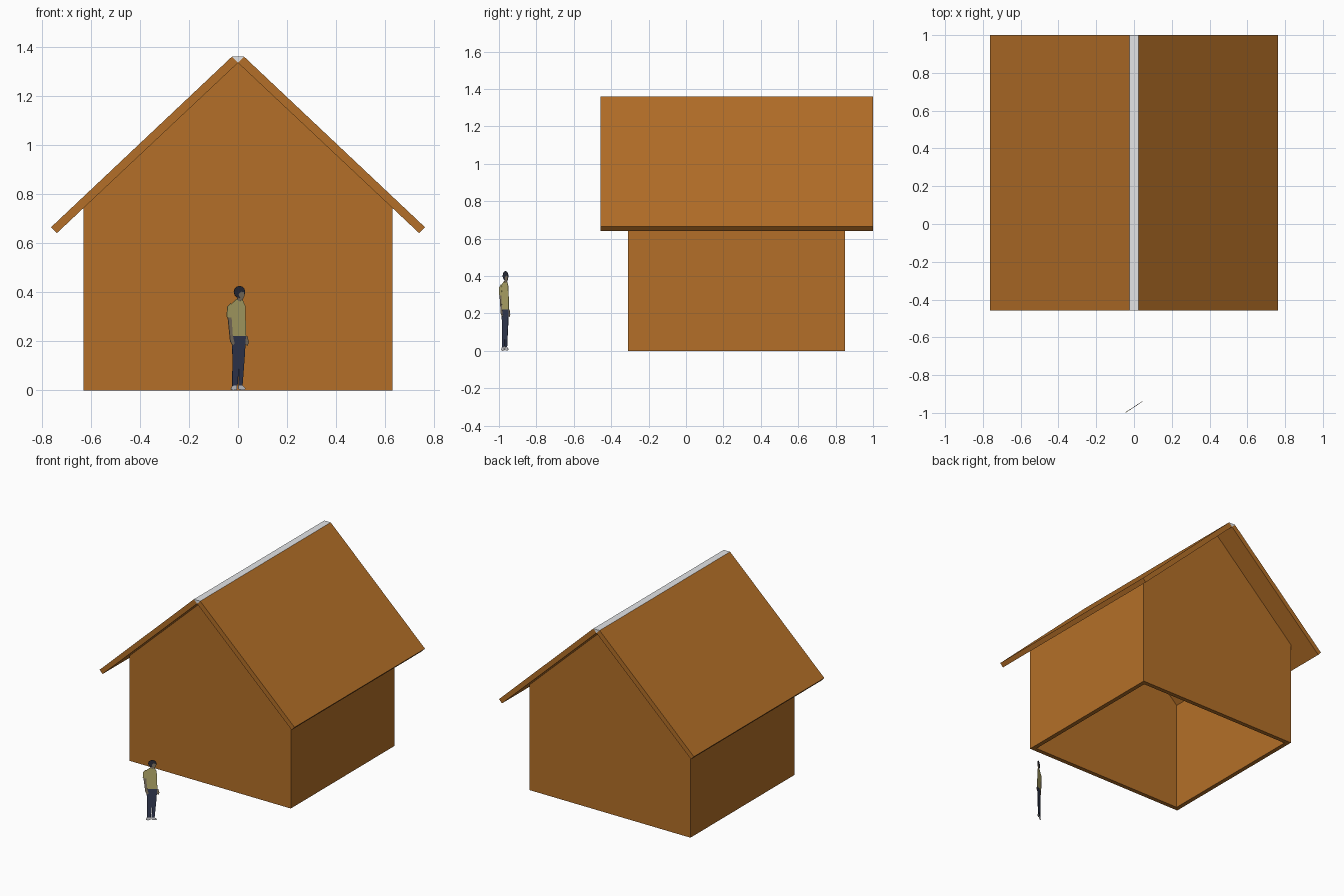
import bpy, bmesh, math
from mathutils import Vector

if "Cube" in bpy.data.objects:
    bpy.data.objects.remove(bpy.data.objects["Cube"])


def material(name, rgb):
    m = bpy.data.materials.new(name)
    m.diffuse_color = (*rgb, 1)
    m.use_nodes = True
    m.node_tree.nodes["Principled BSDF"].inputs["Base Color"].default_value = m.diffuse_color
    return m


wood = material("brown wood", (0.456, 0.159, 0.021))
pale = material("pale ridge", (0.85, 0.86, 0.88))
hair = material("dark hair", (0.025, 0.028, 0.045))
skin = material("dull skin", (0.25, 0.20, 0.14))
shirt = material("khaki shirt", (0.53, 0.47, 0.17))
denim = material("dark blue trousers", (0.038, 0.050, 0.10))
white = material("light shoes", (0.75, 0.75, 0.78))


def prism(name, points, offset, mat):
    """Closed prism: 3D polygon extruded along the offset vector."""
    bm = bmesh.new()
    face = bm.faces.new([bm.verts.new(p) for p in points])
    new = bmesh.ops.extrude_face_region(bm, geom=[face], use_keep_orig=True)["geom"]
    bmesh.ops.translate(bm, vec=offset,
                        verts=[v for v in new if isinstance(v, bmesh.types.BMVert)])
    bmesh.ops.recalc_face_normals(bm, faces=bm.faces)
    me = bpy.data.meshes.new(name)
    bm.to_mesh(me)
    bm.free()
    me.materials.append(mat)
    ob = bpy.data.objects.new(name, me)
    bpy.context.collection.objects.link(ob)
    return ob


def along_y(name, profile, y0, y1, mat):
    return prism(name, [(x, y0, z) for x, z in profile], Vector((0, y1 - y0, 0)), mat)


# House measures
W, T = 0.63, 0.03              # half width, wall thickness
Y0, Y1 = -0.31, 0.85           # front and back of the walls
R0, R1 = -0.457, 1.0           # front and back of the roof
APEX, SLOPE = 1.335, 0.94


def under(x):
    """Height of the roof underside."""
    return APEX - SLOPE * abs(x)


# Gable walls
gable = [(-W, 0), (W, 0), (W, under(W)), (0, APEX), (-W, under(W))]
along_y("front_wall", gable, Y0, Y0 + T, wood)
along_y("back_wall", gable, Y1 - T, Y1, wood)

# Side walls and roof slabs, mirrored; the house is open underneath
for side, s in (("left", -1), ("right", 1)):
    wall = [(W, 0), (W, under(W)), (W - T, under(W - T)), (W - T, 0)]
    along_y(side + "_wall", [(s * x, z) for x, z in wall], Y0 + T, Y1 - T, wood)
    slab = [(0, APEX), (0.025, 1.36), (0.762, 0.665), (0.739, under(0.739))]
    along_y(side + "_roof", [(s * x, z) for x, z in slab], R0, R1, wood)

# Ridge strip filling the groove between the slabs
along_y("ridge_strip", [(0, APEX), (0.025, 1.36), (-0.025, 1.36)], R0, R1, pale)

# Flat standing figure on an upright plane turned towards the front right
SLANT = 0.65
NORMAL = Vector((SLANT, -1, 0)).normalized()


def plate(name, points, half, mat):
    """Thin plate from (x, z) points given in thousandths of a unit."""
    pts = [Vector((x / 1000, -0.970 + SLANT * (x / 1000 + 0.002), z / 1000))
           - NORMAL * half for x, z in points]
    prism(name, pts, NORMAL * 2 * half, mat)


def oval(cx, cz, rx, rz, n=12):
    return [(cx + rx * math.cos(2 * math.pi * i / n),
             cz + rz * math.sin(2 * math.pi * i / n)) for i in range(n)]


plate("head_hair", oval(6, 401, 23, 25), 0.001, hair)
plate("face", [(2, 392), (12, 402), (24, 400), (25, 384), (18, 370), (8, 372)],
      0.0015, skin)
plate("neck", [(-4, 360), (-2, 385), (14, 380), (16, 360)], 0.0008, skin)
plate("shirt_body", [(-28, 222), (-30, 350), (-6, 372), (6, 362), (18, 370),
                     (29, 345), (33, 222)], 0.0012, shirt)
plate("left_sleeve", [(-46, 298), (-44, 340), (-30, 355), (-22, 340), (-25, 296)],
      0.0016, shirt)
plate("left_forearm", [(-42, 298), (-27, 298), (-22, 225), (-14, 190), (-22, 182),
                       (-32, 200)], 0.0015, skin)
plate("right_hand", [(30, 222), (38, 222), (44, 196), (38, 180), (28, 190)],
      0.0009, skin)
plate("trousers", [(-27, 228), (32, 228), (28, 150), (18, 16), (2, 16), (4, 110),
                   (-2, 20), (-24, 14), (-22, 130)], 0.001, denim)
plate("left_shoe", [(-30, 4), (-24, 18), (-4, 20), (-5, 2), (-18, 0)], 0.0012, white)
plate("right_shoe", [(0, 6), (2, 20), (19, 20), (30, 8), (26, 2), (10, 2)],
      0.0012, white)
